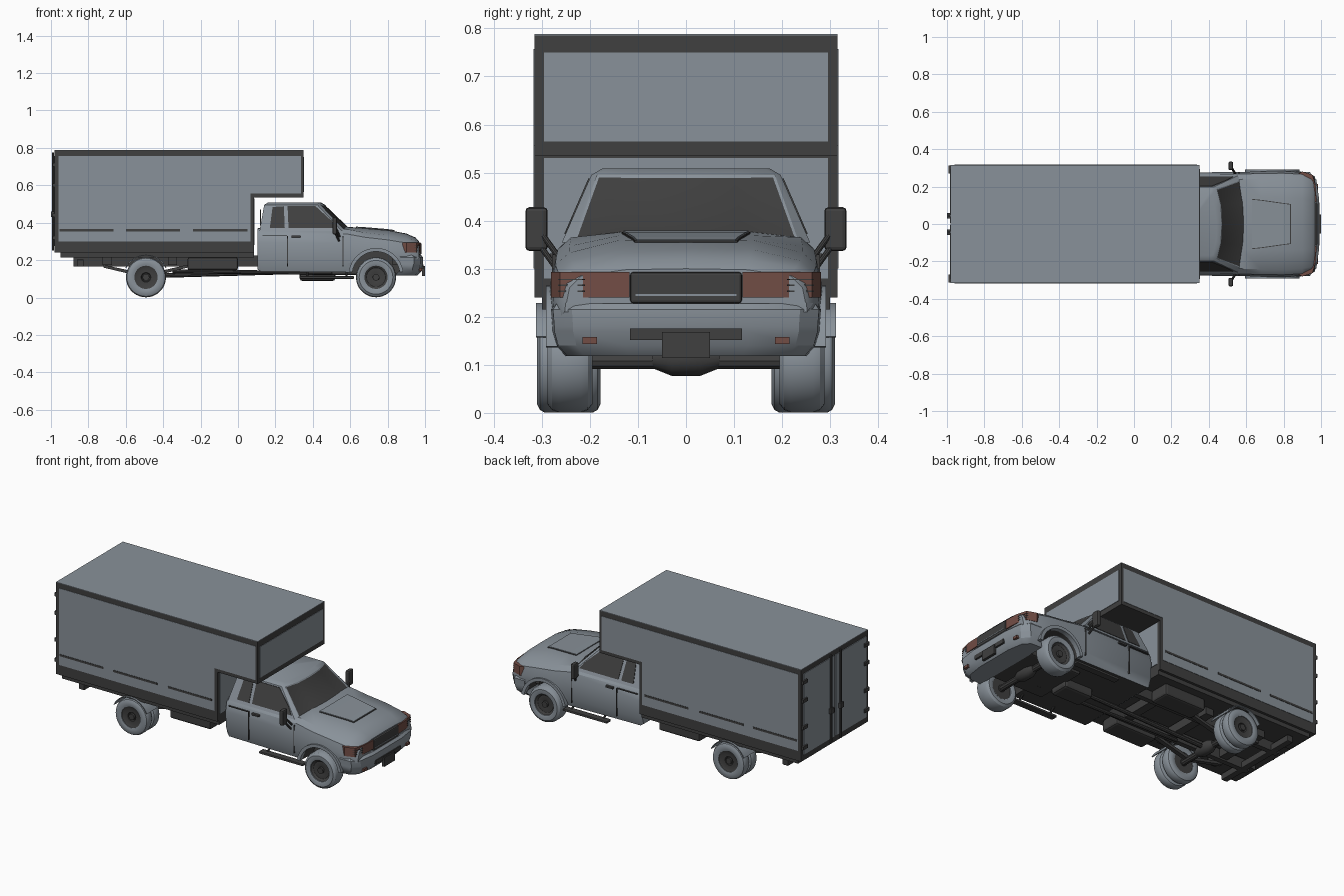
import bpy, bmesh, math
from mathutils import Vector

if "Cube" in bpy.data.objects:
    bpy.data.objects.remove(bpy.data.objects["Cube"], do_unlink=True)


def material(name, rgb):
    m = bpy.data.materials.new(name)
    m.use_nodes = True
    m.diffuse_color = (*rgb, 1)
    m.node_tree.nodes["Principled BSDF"].inputs["Base Color"].default_value = (*rgb, 1)
    return m


PAINT = material("blue grey paint", (0.25, 0.285, 0.32))
DARK = material("charcoal", (0.05, 0.05, 0.05))
LAMP = material("lamp red", (0.17, 0.075, 0.06))


def finish(name, bm, mats, smooth=False, bevel=0):
    bmesh.ops.recalc_face_normals(bm, faces=bm.faces)
    mesh = bpy.data.meshes.new(name)
    bm.to_mesh(mesh)
    bm.free()
    ob = bpy.data.objects.new(name, mesh)
    bpy.context.collection.objects.link(ob)
    for m in mats:
        mesh.materials.append(m)
    if bevel:
        mod = ob.modifiers.new("bevel", "BEVEL")
        mod.width, mod.segments = bevel, 2
    bpy.context.view_layer.objects.active = ob
    bpy.ops.object.select_all(action="DESELECT")
    ob.select_set(True)
    if smooth:
        bpy.ops.object.shade_smooth_by_angle(angle=math.radians(32))
    return ob


def loft_mesh(rings, closed=False):
    """Skin closed rings of equal length; cap the ends or join them in a loop."""
    bm = bmesh.new()
    vs = [[bm.verts.new(p) for p in ring] for ring in rings]
    n = len(vs[0])
    pairs = list(zip(vs, vs[1:])) + ([(vs[-1], vs[0])] if closed else [])
    for a, b in pairs:
        for i in range(n):
            bm.faces.new((a[i], a[(i + 1) % n], b[(i + 1) % n], b[i]))
    if not closed:
        bm.faces.new(vs[0])
        bm.faces.new(vs[-1])
    return bm


def loft(name, rings, mat, smooth=False, bevel=0, closed=False):
    return finish(name, loft_mesh(rings, closed), [mat], smooth, bevel)


def box(name, x, y, z, mat, bevel=0):
    rings = [[(a, y[0], z[0]), (a, y[1], z[0]), (a, y[1], z[1]), (a, y[0], z[1])] for a in x]
    return loft(name, rings, mat, bevel=bevel)


def side_prism(name, outline, y0, y1, mat, bevel=0):
    return loft(name, [[(x, y, z) for x, z in outline] for y in (y0, y1)], mat, bevel=bevel)


def plan_prism(name, outline, z0, z1, mat, bevel=0):
    return loft(name, [[(x, y, z) for x, y in outline] for z in (z0, z1)], mat, bevel=bevel)


def lathe(name, x, z, profile, mat, n=36, closed=False):
    """Turn (radius, y) points about an axle parallel to y."""
    rings = [[(x + r * math.cos(2 * math.pi * i / n), y, z + r * math.sin(2 * math.pi * i / n))
              for i in range(n)] for r, y in profile]
    return loft(name, rings, mat, True, closed=closed)


def rod(name, a, b, r, mat, n=10):
    a, b = Vector(a), Vector(b)
    q = (b - a).to_track_quat("Z", "Y")
    ring = [q @ Vector((r * math.cos(2 * math.pi * i / n), r * math.sin(2 * math.pi * i / n), 0)) for i in range(n)]
    return loft(name, [[p + v for v in ring] for p in (a, b)], mat, True)


def arc_band(name, x, z, r0, r1, y0, y1, a0, a1, mat, n=16):
    rings = []
    for i in range(n + 1):
        t = math.radians(a0 + (a1 - a0) * i / n)
        rings.append([(x + r * math.cos(t), y, z + r * math.sin(t))
                      for r, y in ((r0, y0), (r1, y0), (r1, y1), (r0, y1))])
    return loft(name, rings, mat, True)


FRONT_X, REAR_X, AXLE_Z = 0.738, -0.492, 0.108

# Cargo box: dark frame with panels laid over it
frame = [(-0.98, 0.24), (0.085, 0.24), (0.085, 0.535), (0.35, 0.535), (0.35, 0.785), (-0.98, 0.785)]
side_panel = [(-0.96, 0.3), (0.067, 0.3), (0.067, 0.555), (0.337, 0.555), (0.337, 0.757), (-0.96, 0.757)]
side_prism("cargo_frame", frame, -0.315, 0.315, DARK)
box("cargo_roof", (-0.98, 0.35), (-0.315, 0.315), (0.785, 0.788), PAINT)
box("overhang_front_panel", (0.35, 0.353), (-0.295, 0.295), (0.565, 0.75), PAINT)
box("cargo_front_panel", (0.085, 0.088), (-0.295, 0.295), (0.28, 0.53), PAINT)
for s in (1, -1):
    side_prism("cargo_side_panel", side_panel, s * 0.314, s * 0.317, PAINT)
    for x in (-0.955, -0.6, -0.24):
        box("side_marking", (x, x + 0.29), (s * 0.316, s * 0.319), (0.354, 0.366), DARK)
    box("rear_door", (-0.984, -0.979), (s * 0.006, s * 0.295), (0.275, 0.757), PAINT)
    rod("lock_bar", (-0.989, s * 0.045, 0.25), (-0.989, s * 0.045, 0.775), 0.006, DARK)
    box("lock_handle", (-1.0, -0.985), (s * 0.03, s * 0.06), (0.43, 0.46), DARK)
    for z in (0.32, 0.44, 0.6, 0.71):
        box("door_hinge", (-0.993, -0.979), (s * 0.27, s * 0.313), (z - 0.01, z + 0.01), DARK)

# Lower cab and bonnet: stations of x, half width, bottom, shoulder, top
stations = [(0.105, 0.264, 0.15, 0.362, 0.37), (0.12, 0.272, 0.14, 0.364, 0.372),
            (0.58, 0.275, 0.135, 0.36, 0.378), (0.68, 0.279, 0.135, 0.342, 0.371),
            (0.8, 0.28, 0.135, 0.328, 0.361), (0.9, 0.274, 0.14, 0.312, 0.342),
            (0.95, 0.262, 0.15, 0.298, 0.32), (0.968, 0.25, 0.18, 0.28, 0.3)]
rings = []
for x, w, zb, zs, zt in stations:
    half = [(w * 0.94, zb), (w, zb + 0.05), (w * 1.01, zs - 0.07), (w * 0.97, zs - 0.02),
            (w * 0.87, zs + 0.005), (w * 0.5, zt - 0.002)]
    rings.append([(x, y, z) for y, z in half] + [(x, 0, zt)] + [(x, -y, z) for y, z in reversed(half)])
bm = loft_mesh(rings)
bmesh.ops.recalc_face_normals(bm, faces=bm.faces)
for f in bm.faces:
    f.material_index = int(f.normal.z < -0.9)
cab = finish("cab_body", bm, [PAINT, DARK])

# Front wheel arches
for s in (1, -1):
    cutter = lathe("arch_cutter", FRONT_X, AXLE_Z + 0.01, [(0.13, s * 0.16), (0.13, s * 0.4)], PAINT)
    cutter.data.materials.append(DARK)
    for p in cutter.data.polygons:
        p.material_index = 1
    cutter.hide_render = True
    mod = cab.modifiers.new("arch", "BOOLEAN")
    mod.object, mod.operation, mod.solver = cutter, "DIFFERENCE", "EXACT"
    bpy.context.view_layer.objects.active = cab
    bpy.ops.object.modifier_apply(modifier=mod.name)
    bpy.data.objects.remove(cutter, do_unlink=True)
    arc_band("arch_flare", FRONT_X, AXLE_Z + 0.01, 0.128, 0.147, s * 0.265, s * 0.291, 8, 172, PAINT)
bpy.ops.object.select_all(action="DESELECT")
cab.select_set(True)
bpy.ops.object.shade_smooth_by_angle(angle=math.radians(32))

# Upper cab, with the windscreen inset on its forward faces
def cab_ring(half, z):
    return [(x, y, z) for x, y in half] + [(x, -y, z) for x, y in reversed(half[:-1])]


base = [(0.115, 0.258), (0.555, 0.258), (0.575, 0.235), (0.605, 0.12), (0.613, 0)]
roof = [(0.14, 0.197), (0.425, 0.197), (0.442, 0.185), (0.462, 0.1), (0.467, 0)]
crown = [(0.16, 0.175), (0.41, 0.175), (0.422, 0.165), (0.438, 0.09), (0.443, 0)]
bm = loft_mesh([cab_ring(base, 0.355), cab_ring(roof, 0.495), cab_ring(crown, 0.508)])
bmesh.ops.recalc_face_normals(bm, faces=bm.faces)
screen = [f for f in bm.faces if f.normal.x > 0.55 and f.calc_center_median().z < 0.47]
bmesh.ops.inset_region(bm, faces=screen, thickness=0.007, depth=-0.002)
for f in screen:
    f.material_index = 1
finish("cab_roof", bm, [PAINT, DARK], True)


def side_plate(name, outline, s, mat):
    """Thin plate lying on the leaning cab side."""
    lean = lambda z: 0.258 - (z - 0.355) / 0.14 * 0.061
    loft(name, [[(x, s * (lean(z) + d), z) for x, z in outline] for d in (-0.002, 0.003)], mat)


for s in (1, -1):
    side_plate("quarter_window", [(0.17, 0.372), (0.185, 0.484), (0.245, 0.488), (0.25, 0.372)], s, DARK)
    side_plate("door_window", [(0.27, 0.372), (0.265, 0.488), (0.415, 0.488), (0.5, 0.41), (0.528, 0.372)], s, DARK)
    # Door seams and handle
    for x in (0.262, 0.56):
        box("door_seam", (x, x + 0.004), (s * 0.27, s * 0.279), (0.165, 0.33), DARK)
    box("waist_seam", (0.13, 0.262), (s * 0.268, s * 0.277), (0.328, 0.332), DARK)
    box("door_handle", (0.285, 0.335), (s * 0.268, s * 0.284), (0.32, 0.332), DARK, 0.003)
    # Mirrors on two stays
    box("mirror", (0.505, 0.53), (s * 0.288, s * 0.334), (0.337, 0.428), DARK, 0.008)
    for z in (0.29, 0.32):
        rod("mirror_stay", (0.545, s * 0.262, z), (0.52, s * 0.305, z + 0.06), 0.006, DARK)
    # Lamps wrapping round the nose
    plan_prism("headlamp", [(0.88, s * 0.12), (0.976, s * 0.118), (0.972, s * 0.2), (0.955, s * 0.262),
                            (0.9, s * 0.281), (0.88, s * 0.27)], 0.24, 0.293, LAMP)
    for z in (0.252, 0.264, 0.276):
        plan_prism("lamp_rib", [(0.95, s * 0.21), (0.973, s * 0.21), (0.957, s * 0.262), (0.93, s * 0.27)],
                   z, z + 0.003, DARK)
    box("fog_lamp", (0.96, 0.983), (s * 0.185, s * 0.215), (0.143, 0.158), LAMP)
    # Side step hung below the door
    box("side_step", (0.33, 0.62), (s * 0.235, s * 0.275), (0.1, 0.114), DARK, 0.004)
    for x in (0.37, 0.58):
        rod("step_bracket", (x, s * 0.25, 0.107), (x, s * 0.2, 0.15), 0.006, DARK)
box("cab_rear_window", (0.117, 0.122), (-0.17, 0.17), (0.385, 0.47), DARK)

# Bonnet bulge with dark side creases
for name, grow, lift, mat in (("bonnet_crease", 0.004, 0.003, DARK), ("bonnet_bulge", 0, 0.006, PAINT)):
    loft(name, [[(x, -w - grow, z), (x, w + grow, z), (x, w + grow, z + lift), (x, -w - grow, z + lift)]
                for x, w, z in ((0.63, 0.13, 0.373), (0.68, 0.125, 0.37), (0.8, 0.108, 0.36),
                                (0.835 + grow, 0.103, 0.355))], mat)

# Grille and bumper
box("grille", (0.9, 0.98), (-0.116, 0.116), (0.228, 0.293), DARK, 0.006)
box("grille_bar", (0.975, 0.982), (-0.105, 0.105), (0.243, 0.247), PAINT)
bumper_half = [(0.87, 0.278), (0.94, 0.274), (0.975, 0.235), (0.99, 0.13)]
bumper = bumper_half + [(x, -y) for x, y in reversed(bumper_half)]
loft("front_bumper", [[(x - d, y * k, z) for x, y in bumper] for z, k, d in
     ((0.118, 0.9, 0.03), (0.14, 0.97, 0.01), (0.17, 1, 0.004), (0.18, 1, 0), (0.215, 1.01, 0), (0.228, 0.98, 0.012))],
     PAINT, True)
box("bumper_intake", (0.97, 0.993), (-0.116, 0.116), (0.152, 0.176), DARK)
box("front_plate", (0.985, 1.0), (-0.05, 0.05), (0.114, 0.168), DARK)

# Wheels: single at the front, twin at the rear
def wheel(x, s, inner, outer, name):
    w = outer - inner
    ys = [(0.062, 0.04), (0.072, 0.0), (0.09, 0.0), (0.102, 0.1), (0.107, 0.25),
          (0.107, 0.75), (0.102, 0.9), (0.09, 1), (0.072, 1), (0.062, 0.96)]
    lathe(name + "_tyre", x, AXLE_Z, [(r, s * (inner + t * w)) for r, t in ys], PAINT, closed=True)
    lathe(name + "_rim", x, AXLE_Z, [(0.063, s * (inner + 0.1 * w)), (0.063, s * (outer - 0.1 * w)),
          (0.05, s * (outer - 0.2 * w)), (0.026, s * (outer - 0.2 * w)), (0.022, s * (outer - 0.02))], DARK)
    lathe(name + "_hub", x, AXLE_Z, [(0.02, s * inner), (0.018, s * (outer - 0.008))], DARK, 16)


for s in (1, -1):
    wheel(FRONT_X, s, 0.195, 0.288, "front_wheel")
    wheel(REAR_X, s, 0.178, 0.24, "rear_inner_wheel")
    wheel(REAR_X, s, 0.248, 0.31, "rear_outer_wheel")
    arc_band("rear_mudguard", REAR_X, AXLE_Z, 0.116, 0.121, s * 0.17, s * 0.312, 25, 155, PAINT)
    # Chassis rails, springs, tank and rear bumper stays
    box("chassis_rail", (-0.88, 0.9), (s * 0.105, s * 0.135), (0.165, 0.225), DARK)
    side_prism("leaf_spring", [(-0.72, 0.175), (-0.49, 0.125), (-0.27, 0.175), (-0.27, 0.16), (-0.49, 0.105),
                               (-0.72, 0.16)], s * 0.135, s * 0.16, DARK)
    box("under_tank", (-0.27, 0.0), (s * 0.14, s * 0.26), (0.145, 0.215), DARK, 0.012)
    box("floor_bearer", (-0.95, 0.085), (s * 0.14, s * 0.3), (0.215, 0.241), DARK)
    rod("bumper_stay", (-0.75, s * 0.12, 0.2), (-0.84, s * 0.12, 0.185), 0.012, DARK)

# Cross members, axles and driveline
for x in (-0.7, -0.35, -0.05, 0.2, 0.45, 0.85):
    box("cross_member", (x - 0.025, x + 0.025), (-0.2, 0.2), (0.175, 0.225), DARK)
box("rear_bumper", (-0.862, -0.825), (-0.27, 0.27), (0.165, 0.203), DARK, 0.004)
box("engine_pan", (0.5, 0.9), (-0.16, 0.16), (0.12, 0.2), DARK, 0.01)
for x in (FRONT_X, REAR_X):
    rod("axle", (x, -0.2, AXLE_Z), (x, 0.2, AXLE_Z), 0.018, DARK)
    lathe("differential", x, AXLE_Z + 0.005, [(0.02, -0.07), (0.036, -0.03), (0.036, 0.03), (0.02, 0.07)], DARK, 16)
rod("drive_shaft", (REAR_X, 0, 0.115), (0.4, 0, 0.14), 0.013, DARK)
box("gearbox", (0.33, 0.52), (-0.06, 0.06), (0.088, 0.2), DARK, 0.015)
rod("exhaust_pipe", (-0.35, -0.07, 0.14), (0.6, -0.08, 0.13), 0.011, DARK)
